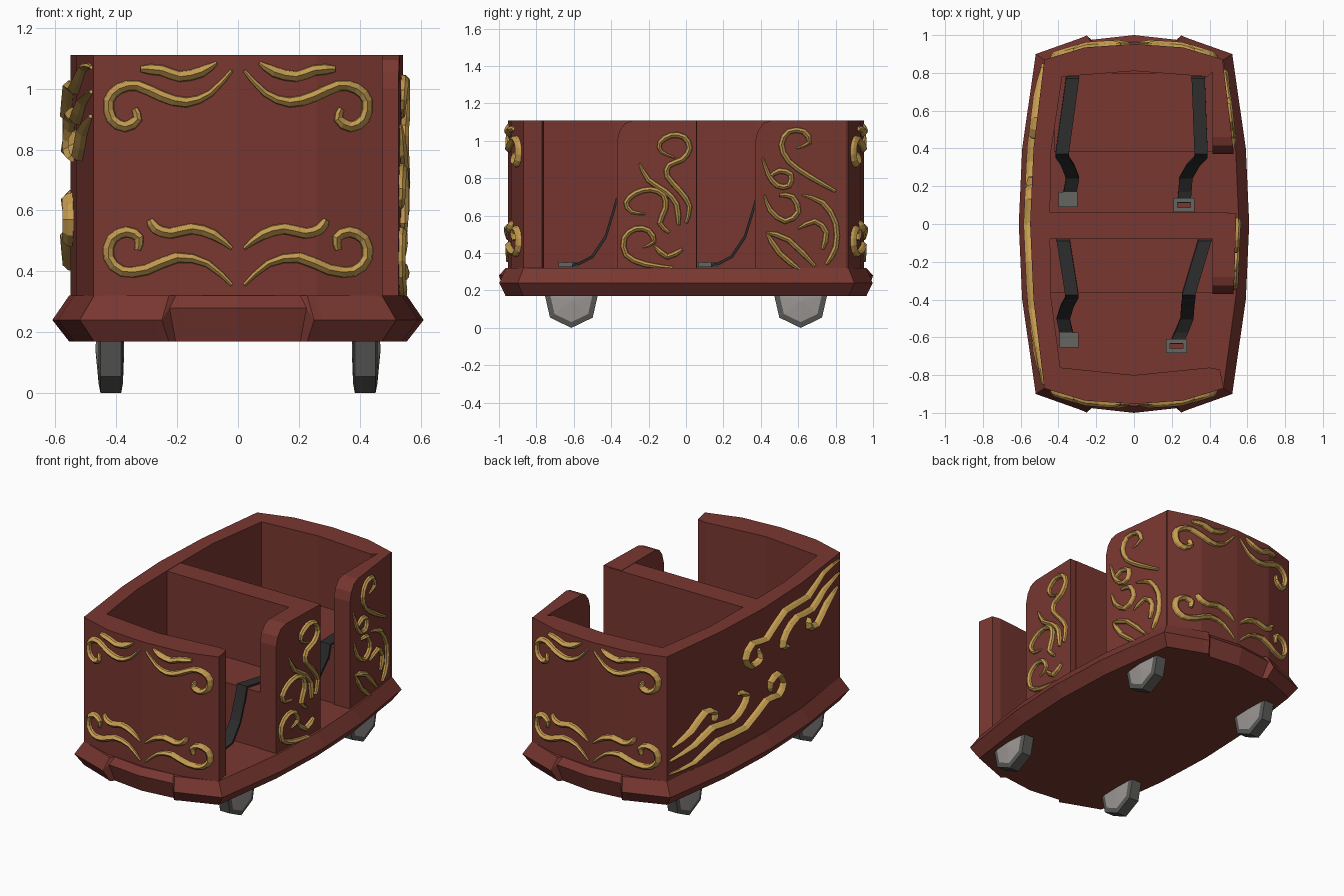
import bpy, bmesh, math
from mathutils import Vector

if "Cube" in bpy.data.objects:
    bpy.data.objects.remove(bpy.data.objects["Cube"])


def material(name, rgb):
    m = bpy.data.materials.new(name)
    m.diffuse_color = (*rgb, 1)
    m.use_nodes = True
    m.node_tree.nodes["Principled BSDF"].inputs["Base Color"].default_value = m.diffuse_color
    return m


RED = material("red paint", (0.19, 0.038, 0.03))
GOLD = material("gold", (0.55, 0.33, 0.08))
BLACK = material("black strap", (0.026, 0.026, 0.026))
STEEL = material("buckle steel", (0.13, 0.13, 0.12))
TYRE = material("tyre grey", (0.10, 0.10, 0.095))
HUB = material("hub grey", (0.33, 0.31, 0.30))


def finish(bm, name, *mats):
    bmesh.ops.recalc_face_normals(bm, faces=bm.faces[:])
    me = bpy.data.meshes.new(name)
    bm.to_mesh(me)
    bm.free()
    for m in mats:
        me.materials.append(m)
    ob = bpy.data.objects.new(name, me)
    bpy.context.collection.objects.link(ob)
    return ob


def loft(bm, rings, closed=True):
    """Skin a list of equal-length point loops and cap both ends."""
    vs = [[bm.verts.new(p) for p in r] for r in rings]
    n = len(vs[0])
    for a, b in zip(vs, vs[1:]):
        for i in range(n):
            bm.faces.new((a[i], a[(i + 1) % n], b[(i + 1) % n], b[i]))
    bm.faces.new(vs[0])
    bm.faces.new(vs[-1])
    return vs


def box(name, x0, x1, y0, y1, z0, z1, mat):
    bm = bmesh.new()
    loft(bm, [[(x0, y0, z), (x1, y0, z), (x1, y1, z), (x0, y1, z)] for z in (z0, z1)])
    return finish(bm, name, mat)


def interp(t, table):
    t = abs(t)
    for (a, p), (b, q) in zip(table, table[1:]):
        if t <= b:
            return p + (q - p) * (t - a) / (b - a)
    return table[-1][1]


def wall_x(y):
    return interp(y, [(0, 0.55), (0.4, 0.532), (0.87, 0.475), (1, 0.45)])


def wall_y(x):
    return interp(x, [(0, 0.953), (0.26, 0.935), (0.475, 0.87), (0.6, 0.83)])


# Flared deck, with the raised notch in the middle of each end
quarter = [(0.61, 0), (0.592, 0.4), (0.52, 0.9), (0.28, 0.985), (0.25, 0.998), (0.225, 0.975)]
deck_plan = (quarter + [(0, 1.0)] + [(-x, y) for x, y in quarter[::-1]]
             + [(-x, -y) for x, y in quarter[1:]] + [(0, -1.0)]
             + [(x, -y) for x, y in quarter[:0:-1]])


def flare_z(x, y):
    return 0.28 if abs(y) > 0.9 and abs(x) < 0.24 else 0.24


bm = bmesh.new()
loft(bm, [[(x * 0.91, y * 0.965, 0.17) for x, y in deck_plan],
          [(x, y, flare_z(x, y)) for x, y in deck_plan],
          [(x * 0.91, y * 0.965, 0.32) for x, y in deck_plan]])
finish(bm, "deck", RED)

# Body shell: front, left and back walls as one C-shaped plan
xs = [0.475, 0.26, 0, -0.26, -0.475]
shell = [(0.40, -0.76), (0.455, -0.77)]
shell += [(x, -wall_y(x)) for x in xs]
shell += [(-wall_x(y), y) for y in (-0.4, 0, 0.4)]
shell += [(x, wall_y(x)) for x in xs[::-1]]
shell += [(0.39, 0.78), (0, 0.81), (-0.38, 0.78), (-0.44, 0.38), (-0.445, 0), (-0.44, -0.38),
          (-0.39, -0.76), (0, -0.8)]
bm = bmesh.new()
loft(bm, [[(x, y, z) for x, y in shell] for z in (0.31, 1.11)])
finish(bm, "body_shell", RED)


# Right side panels with a rounded top front corner
def side_panel(name, y0, y1):
    prof = [(y0, 0.31), (y0, 1.0), (y0 + 0.015, 1.055), (y0 + 0.045, 1.095), (y0 + 0.09, 1.11),
            (y1, 1.11), (y1, 0.31)]
    bm = bmesh.new()
    loft(bm, [[(0.415, y, z) for y, z in prof], [(wall_x(y) - 0.006, y, z) for y, z in prof]])
    finish(bm, name, RED)


side_panel("middle_side_panel", -0.37, 0.055)
side_panel("rear_side_panel", 0.37, 0.862)

# Partition and the two bench seats
box("partition", -0.5, 0.5, -0.08, 0.06, 0.31, 1.108, RED)
box("front_seat", -0.5, 0.43, -0.365, -0.07, 0.31, 0.675, RED)
box("rear_seat", -0.42, 0.43, 0.38, 0.8, 0.31, 0.675, RED)


# Seat straps: over the seat, down its front edge and out on the floor
def strap(name, back_y, edge_y, bx, ex, mx, fx, wide_buckle):
    path = [(bx, back_y, 0.68), (ex, edge_y, 0.682), (ex, edge_y - 0.02, 0.61),
            ((ex + mx) / 2, edge_y - 0.06, 0.48), (mx, edge_y - 0.13, 0.375),
            ((mx + fx) / 2, edge_y - 0.2, 0.338), (fx, edge_y - 0.26, 0.325)]
    w = 0.035
    bm = bmesh.new()
    loft(bm, [[(x - w, y, z), (x + w, y, z), (x + w, y - 0.01, z + 0.012),
               (x - w, y - 0.01, z + 0.012)] for x, y, z in path])
    finish(bm, name, BLACK)
    y = edge_y - 0.28
    if wide_buckle:
        for i, dy in enumerate((-0.025, 0.025)):
            box(f"{name}_buckle_bar_{i}", fx - 0.055, fx + 0.055, y + dy - 0.012, y + dy + 0.012,
                0.325, 0.352, STEEL)
        for i, dx in enumerate((-0.045, 0.045)):
            box(f"{name}_buckle_side_{i}", fx + dx - 0.01, fx + dx + 0.01, y - 0.03, y + 0.03,
                0.325, 0.35, STEEL)
    else:
        box(name + "_tongue", fx - 0.05, fx + 0.05, y - 0.01, y + 0.07, 0.325, 0.35, STEEL)


strap("front_left_strap", -0.08, -0.365, -0.375, -0.33, -0.375, -0.345, False)
strap("front_right_strap", -0.08, -0.365, 0.375, 0.29, 0.28, 0.225, True)
strap("rear_left_strap", 0.78, 0.38, -0.325, -0.38, -0.325, -0.35, False)
strap("rear_right_strap", 0.78, 0.38, 0.34, 0.355, 0.275, 0.265, True)

# Seven-sided wheels with pale hub faces
for side, sx in (("left", -1), ("right", 1)):
    for end, y in (("front", -0.613), ("rear", 0.613)):
        bm = bmesh.new()
        rings = []
        for dx, r in ((-0.044, 0.01), (-0.04, 0.115), (-0.034, 0.146), (0.034, 0.146),
                      (0.04, 0.115), (0.05, 0.01)):
            rings.append([(sx * (0.418 + dx), y + r * math.sin(k * math.tau / 7),
                           0.146 - r * math.cos(k * math.tau / 7)) for k in range(7)])
        loft(bm, rings)
        for f in bm.faces:
            c = f.calc_center_median()
            f.material_index = int(math.hypot(c.y - y, c.z - 0.146) < 0.1)
        finish(bm, f"{end}_{side}_wheel", TYRE, HUB)


# Gold scrollwork: ridged strips swept along smoothed paths (hundredths of a unit)
def stroke(bm, flat, place, w=0.02, h=0.028):
    p = [Vector(c) / 100 for c in zip(flat[::2], flat[1::2])]
    e = [p[0]] + p + [p[-1]]
    path = []
    for i in range(1, len(e) - 2):
        a, b, c, d = e[i - 1:i + 3]
        path += [b, (9 * (b + c) - a - d) / 16]
    path.append(p[-1])
    rings = []
    last = len(path) - 1
    for i, q in enumerate(path):
        t = (path[min(i + 1, last)] - path[max(i - 1, 0)]).normalized()
        n = Vector((-t.y, t.x))
        s = min(1, 0.35 + 3 * i / last, 0.6 + 3 * (last - i) / last)
        rings.append([place(*(q + n * o * w * s), k) for o, k in
                      ((-1, -0.01), (-0.75, h * 0.5 * s), (0, h * s), (0.75, h * 0.5 * s), (1, -0.01))])
    loft(bm, rings)


END = [[2, 106, 9, 98.5, 17, 95.5, 25, 97.5, 33, 101, 39, 100, 42.5, 96, 41.5, 90, 37, 87.5, 33, 90, 34, 93.5],
       [7, 108.5, 12, 105.5, 19, 104, 25, 106, 32, 106.5],
       [2, 35.5, 10, 42.5, 20, 44.5, 30, 40.5, 38, 40, 42.5, 44.5, 41.5, 50.5, 36.5, 53, 32.5, 51, 33, 47],
       [2, 47.5, 8, 52, 15, 54, 22, 52.5, 27, 54, 29, 57]]
for name, s in (("front_scrolls", -1), ("back_scrolls", 1)):
    bm = bmesh.new()
    for flat in END:
        for m in (-1, 1):
            stroke(bm, flat, lambda u, v, k: (m * u, s * (wall_y(u) + k), v))
    finish(bm, name, GOLD)

MIDDLE = [[-6, 91, -13, 94, -14, 99, -8, 103, -1, 102, 2, 96, -2, 90, -9, 87, -10, 81, -3, 73, 2, 65, 0, 56],
          [-25, 88, -20, 79, -11, 73, -5, 66, -4, 55],
          [-22, 61, -29, 62, -32, 67, -27, 72, -19, 74, -12, 71, -11, 64, -14, 56, -9, 51],
          [-23, 43, -17, 46, -20, 52, -27, 53, -33, 48, -32, 39, -22, 34, -7, 32],
          [-17, 44, -10, 38, -2, 42]]
REAR = [[59, 96, 66, 99, 63, 105, 55, 105, 51, 98, 55, 89, 66, 81, 80, 73],
        [41, 91, 44, 82, 49, 76, 55, 76, 56, 82, 50, 84, 45, 81],
        [42, 71, 45, 63, 53, 57, 60, 62, 57, 70, 50, 71],
        [62, 71, 73, 67, 80, 56, 80, 43, 75, 34],
        [60, 53, 69, 57, 75, 51, 73, 42],
        [43, 51, 55, 47, 69, 33], [43, 51, 50, 40, 61, 31]]
for name, group in (("middle_panel_scrolls", MIDDLE), ("rear_panel_scrolls", REAR)):
    bm = bmesh.new()
    for flat in group:
        stroke(bm, flat, lambda u, v, k: (wall_x(u) - 0.006 + k, u, v), 0.017, 0.022)
    finish(bm, name, GOLD)

# Left wall waves: low at the back, repeated high at the front by a half turn
WAVES = [[85, 36, 65, 36, 45, 43, 20, 42, 0, 52, -13, 50, -19, 57, -13, 64, -5, 62, -6, 56],
         [85, 44, 65, 47, 50, 53, 33, 51, 22, 56, 18, 63, 25, 66],
         [83, 52, 68, 57, 56, 65, 47, 62, 48, 57]]
bm = bmesh.new()
for flat in WAVES:
    stroke(bm, flat, lambda u, v, k: (-wall_x(u) - k, u, v), 0.022, 0.035)
    stroke(bm, flat, lambda u, v, k: (-wall_x(u) - k, -u, 1.43 - v), 0.022, 0.035)
finish(bm, "left_wall_scrolls", GOLD)
